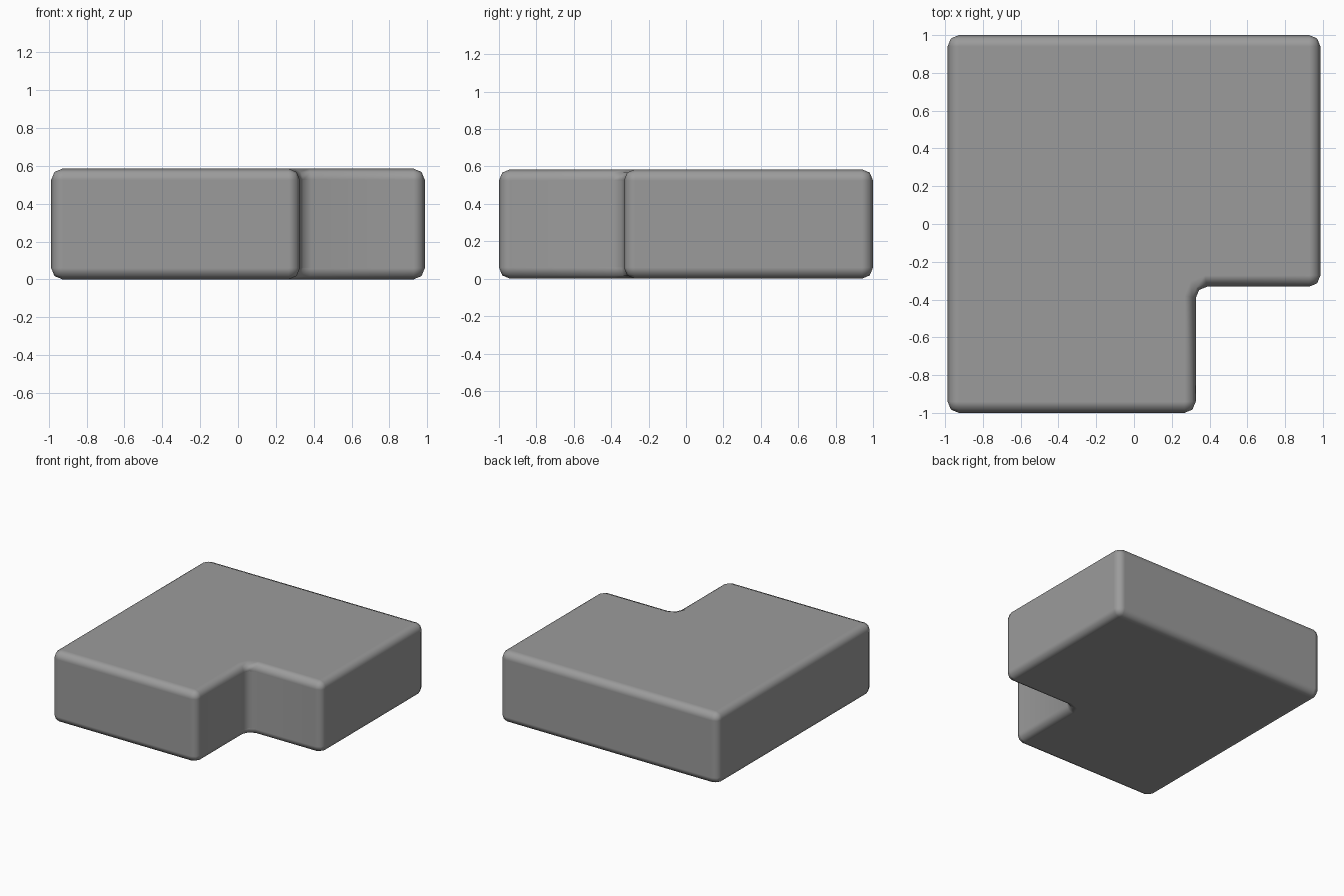
import bpy, bmesh, math

if "Cube" in bpy.data.objects:
    bpy.data.objects.remove(bpy.data.objects["Cube"])

X, Y, H = 0.987, 1.0, 0.585
NX, NY = 0.327, -0.332  # inner corner of the notch
R = 0.06                # edge rounding

# L-shaped footprint, extruded upwards
outline = [(-X, -Y), (NX, -Y), (NX, NY), (X, NY), (X, Y), (-X, Y)]
bm = bmesh.new()
base = bm.faces.new([bm.verts.new((x, y, 0)) for x, y in outline])
ext = bmesh.ops.extrude_face_region(bm, geom=[base])
top = [g for g in ext["geom"] if isinstance(g, bmesh.types.BMVert)]
bmesh.ops.translate(bm, verts=top, vec=(0, 0, H))
bmesh.ops.recalc_face_normals(bm, faces=bm.faces)

# Fillet the inner vertical corner first, so the rim rounding follows it
inner = [e for e in bm.edges
         if all(abs(v.co.x - NX) < 1e-4 and abs(v.co.y - NY) < 1e-4 for v in e.verts)]
bmesh.ops.bevel(bm, geom=inner, offset=R, segments=2, profile=0.5, affect='EDGES')
for f in bm.faces:
    f.smooth = True
mesh = bpy.data.meshes.new("corner_slab")
bm.to_mesh(mesh)
bm.free()
slab = bpy.data.objects.new("corner_slab", mesh)
bpy.context.collection.objects.link(slab)

# Soft rounded outer edges
bev = slab.modifiers.new("rounded_edges", "BEVEL")
bev.width = R
bev.segments = 2
bev.limit_method = 'ANGLE'
bev.angle_limit = math.radians(60)
bev.harden_normals = True

# Dark grey finish
grey = bpy.data.materials.new("dark_grey")
grey.diffuse_color = (0.33, 0.33, 0.33, 1)
grey.use_nodes = True
grey.node_tree.nodes["Principled BSDF"].inputs["Base Color"].default_value = grey.diffuse_color
mesh.materials.append(grey)
